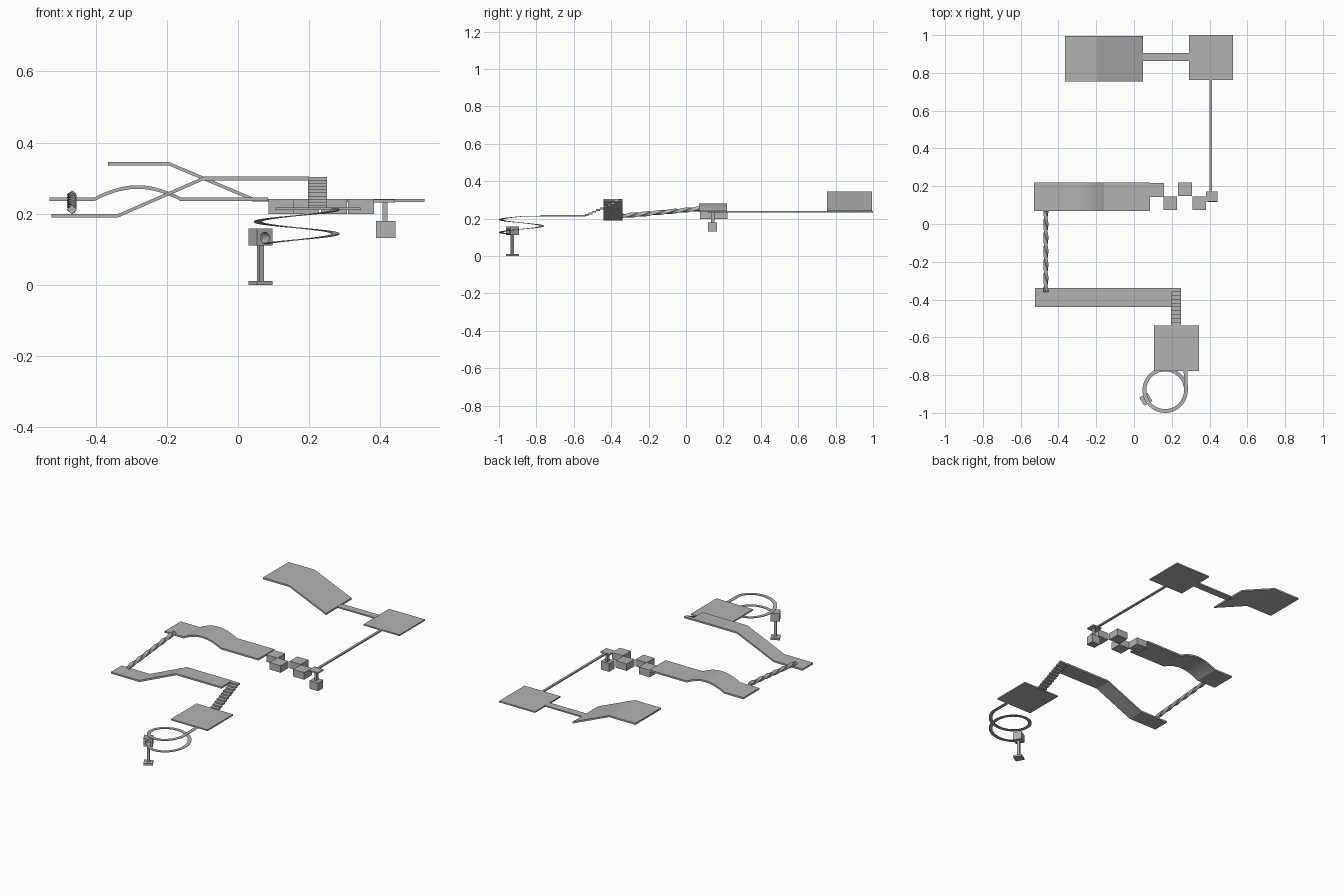
import bpy, bmesh, math
from mathutils import Matrix, Vector

if "Cube" in bpy.data.objects:
    bpy.data.objects.remove(bpy.data.objects["Cube"])

grey = bpy.data.materials.new("plain_grey")
grey.diffuse_color = (0.45, 0.45, 0.45, 1)
grey.use_nodes = True
grey.node_tree.nodes["Principled BSDF"].inputs["Base Color"].default_value = grey.diffuse_color


def make(name, verts, faces):
    me = bpy.data.meshes.new(name)
    me.from_pydata(verts, [], faces)
    bm = bmesh.new()
    bm.from_mesh(me)
    bmesh.ops.recalc_face_normals(bm, faces=bm.faces)
    bm.to_mesh(me)
    bm.free()
    me.materials.append(grey)
    ob = bpy.data.objects.new(name, me)
    bpy.context.collection.objects.link(ob)
    return ob


def loft(name, rings):
    """Skin equal-length closed sections and cap both ends."""
    n = len(rings[0])
    verts = [p for r in rings for p in r]
    faces = [(i * n + j, i * n + (j + 1) % n, (i + 1) * n + (j + 1) % n, (i + 1) * n + j)
             for i in range(len(rings) - 1) for j in range(n)]
    faces += [tuple(range(n)), tuple(range(len(verts) - n, len(verts)))]
    return make(name, verts, faces)


def box(name, x0, x1, y0, y1, z0, z1, turn=0):
    c = Vector(((x0 + x1) / 2, (y0 + y1) / 2, 0))
    m = Matrix.Translation(c) @ Matrix.Rotation(math.radians(turn), 4, 'Z') @ Matrix.Translation(-c)
    return loft(name, [[m @ Vector(p) for p in ((x0, y0, z), (x1, y0, z), (x1, y1, z), (x0, y1, z))]
                       for z in (z0, z1)])


def strip(name, pts, y0, y1, t=0.01):
    """Bent board following an x-z profile of its top surface."""
    return loft(name, [[(x, y0, z), (x, y1, z), (x, y1, z - t), (x, y0, z - t)] for x, z in pts])


# back: bent ramp, connector, platform, balance beam
strip("back_ramp", [(-0.365, 0.345), (-0.193, 0.345), (0.048, 0.243)], 0.755, 0.995)
box("back_connector", 0.04, 0.295, 0.863, 0.906, 0.234, 0.242)
box("back_platform", 0.29, 0.525, 0.762, 1.0, 0.233, 0.241)
box("balance_beam", 0.4, 0.413, 0.165, 0.765, 0.233, 0.241)

# hanging start block
box("start_plate", 0.381, 0.441, 0.118, 0.172, 0.232, 0.24)
box("start_post", 0.407, 0.42, 0.134, 0.152, 0.178, 0.234)
box("start_block", 0.388, 0.443, 0.117, 0.165, 0.131, 0.18)

# staggered stepping blocks
for i, (x, y) in enumerate([(0.122, 0.18), (0.192, 0.11), (0.27, 0.185), (0.346, 0.11)]):
    box(f"stepping_block_{i + 1}", x - 0.036, x + 0.036, y - 0.036, y + 0.036, 0.199, 0.241)

# board with an arched hump
hump = []
for i in range(15):
    u = i / 14
    hump.append((-0.405 + 0.245 * u, 0.245 + 0.035 * math.sin(math.pi * u) ** 0.9))
strip("humped_board", [(-0.53, 0.245)] + hump + [(0.085, 0.245)], 0.07, 0.22)

# twisted bar
rings = []
for i in range(37):
    u = i / 36
    a0 = u * math.pi * 3
    rings.append([(-0.467 + 0.0135 * math.cos(a0 + k * math.pi / 2), -0.36 + 0.43 * u,
                   0.212 + 0.04 * u + 0.0135 * math.sin(a0 + k * math.pi / 2)) for k in range(4)])
loft("twisted_bar", rings)

# front rising ramp, stairs, platform
strip("front_ramp", [(-0.525, 0.199), (-0.338, 0.199), (-0.097, 0.304), (0.2, 0.304)], -0.44, -0.34)
for i in range(10):
    y, z = -0.34 - 0.02 * i, 0.303 - 0.0088 * i
    box(f"stair_{i + 1}", 0.197, 0.25, y - 0.0205, y, z - 0.0095, z)
box("front_platform", 0.105, 0.345, -0.778, -0.538, 0.21, 0.218)

# spiral track: flat ribbon turning clockwise down from the platform
cx, cy, w, t = 0.165, -0.88, 0.01, 0.003
rings = [[(0.263, -0.77, 0.214), (0.283, -0.77, 0.214), (0.283, -0.77, 0.211), (0.263, -0.77, 0.211)]]
for i in range(69):
    u = i / 68
    a = -math.radians(510) * u
    z = 0.213 - 0.0965 * u
    rings.append([(cx + r * math.cos(a), cy + r * math.sin(a), h)
                  for r, h in ((0.12 - 2 * w, z), (0.12, z), (0.12, z - t), (0.12 - 2 * w, z - t))])
loft("spiral_track", rings)

# finish stand with a round opening
gx, gy = 0.063, -0.928
box("finish_base", gx - 0.025, gx + 0.025, gy - 0.025, gy + 0.025, 0.0, 0.011, 30)
box("finish_post", gx - 0.007, gx + 0.007, gy - 0.007, gy + 0.007, 0.01, 0.115, 30)
block = box("finish_block", gx - 0.025, gx + 0.025, gy - 0.025, gy + 0.025, 0.111, 0.158, 30)
d, up = Vector((0.5, -0.866, 0)), Vector((0, 0, 1))
side = d.cross(up)
cutter = loft("opening_cutter", [[Vector((gx, gy, 0.133)) + d * s
              + (side * math.cos(k * math.pi / 8) + up * math.sin(k * math.pi / 8)) * 0.015
              for k in range(16)] for s in (-0.015, 0.04)])
cutter.hide_render = True
mod = block.modifiers.new("opening", 'BOOLEAN')
mod.object, mod.operation = cutter, 'DIFFERENCE'
bpy.context.view_layer.objects.active = block
bpy.ops.object.modifier_apply(modifier=mod.name)
bpy.data.objects.remove(cutter)
